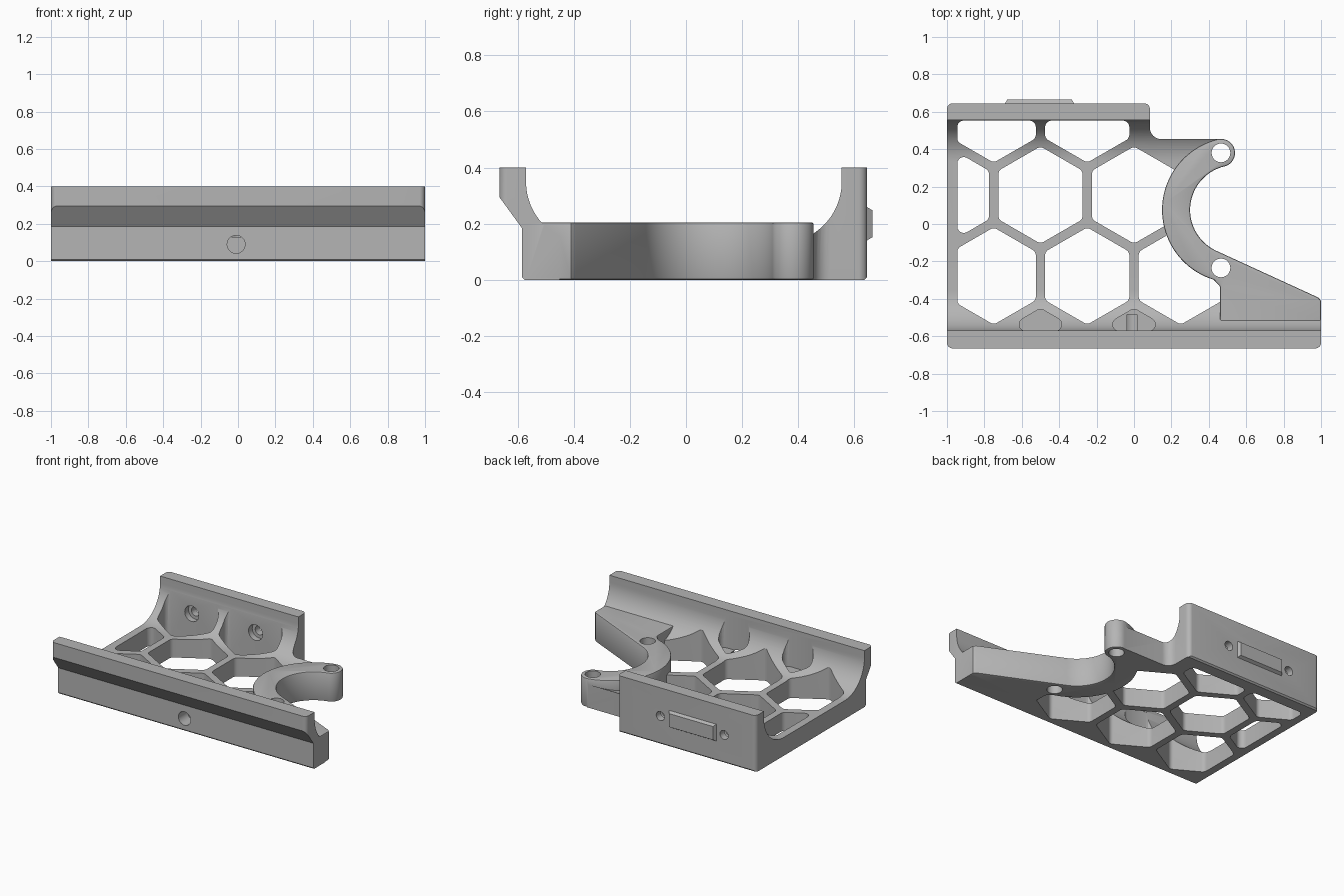
import bpy
import bmesh
from math import sin, cos, tan, radians, sqrt, pi
from mathutils import Vector

cube = bpy.data.objects.get("Cube")
if cube:
    bpy.data.objects.remove(cube, do_unlink=True)

grey = bpy.data.materials.new("plain grey")
grey.use_nodes = True
grey.diffuse_color = (0.46, 0.46, 0.46, 1)
grey.node_tree.nodes["Principled BSDF"].inputs["Base Color"].default_value = grey.diffuse_color


def arc(cx, cy, r, a0, a1, n=24):
    angles = [radians(a0 + (a1 - a0) * i / n) for i in range(n + 1)]
    return [(cx + r * cos(a), cy + r * sin(a)) for a in angles]


def rounded(points, radius=0.0, n=6):
    """Round polygon corners; a third value on a point overrides the radius."""
    out = []
    for i, point in enumerate(points):
        p = Vector(point[:2])
        r = point[2] if len(point) > 2 else radius
        a = (Vector(points[i - 1][:2]) - p).normalized()
        b = (Vector(points[(i + 1) % len(points)][:2]) - p).normalized()
        half = a.angle(b) / 2
        if r == 0 or half > 1.56:
            out.append(tuple(p))
            continue
        centre = p + (a + b).normalized() * r / sin(half)
        start = p + a * r / tan(half) - centre
        end = p + b * r / tan(half) - centre
        sweep = start.angle_signed(end)
        for k in range(n + 1):
            t = -sweep * k / n
            out.append((centre.x + start.x * cos(t) - start.y * sin(t),
                        centre.y + start.x * sin(t) + start.y * cos(t)))
    return out


def clip(points, axis, limit, sign):
    """Keep the part of a polygon where sign * (coordinate - limit) >= 0."""
    out = []
    for i, q in enumerate(points):
        p = points[i - 1]
        dp, dq = sign * (p[axis] - limit), sign * (q[axis] - limit)
        if dp * dq < 0:
            t = dp / (dp - dq)
            out.append(tuple(p[k] + (q[k] - p[k]) * t for k in (0, 1)))
        if dq >= 0:
            out.append(q)
    return out


def add_prism(bm, points, low, high, axis="z"):
    def place(u, v, w):
        return (u, v, w) if axis == "z" else (w, u, v)
    bottom = [bm.verts.new(place(u, v, low)) for u, v in points]
    top = [bm.verts.new(place(u, v, high)) for u, v in points]
    bm.faces.new(bottom)
    bm.faces.new(top)
    for i in range(len(points)):
        bm.faces.new((bottom[i - 1], bottom[i], top[i], top[i - 1]))


def finish(name, bm):
    bmesh.ops.recalc_face_normals(bm, faces=bm.faces)
    mesh = bpy.data.meshes.new(name)
    bm.to_mesh(mesh)
    bm.free()
    mesh.materials.append(grey)
    obj = bpy.data.objects.new(name, mesh)
    bpy.context.collection.objects.link(obj)
    return obj


def prism(name, *args):
    bm = bmesh.new()
    add_prism(bm, *args)
    return finish(name, bm)


def cylinder(name, r, depth, location, turned=True):
    bpy.ops.mesh.primitive_cylinder_add(vertices=32, radius=r, depth=depth, location=location,
                                        rotation=(pi / 2 if turned else 0, 0, 0))
    obj = bpy.context.object
    obj.name = name
    obj.data.materials.append(grey)
    return obj


def apply_modifier(obj, modifier):
    bpy.ops.object.select_all(action="DESELECT")
    bpy.context.view_layer.objects.active = obj
    obj.select_set(True)
    bpy.ops.object.modifier_apply(modifier=modifier.name)


def combine(obj, other, operation):
    mod = obj.modifiers.new("combine", "BOOLEAN")
    mod.operation = operation
    mod.solver = "EXACT"
    mod.object = other
    apply_modifier(obj, mod)
    bpy.data.objects.remove(other, do_unlink=True)


# Tray: channel cross-section with an overhanging front rail and a back wall
section = [(-0.575, 0), (-0.585, 0.01), (-0.585, 0.185), (-0.665, 0.295), (-0.665, 0.4), (-0.57, 0.4)]
section += arc(-0.35, 0.35, 0.22, 180, 270)
section += arc(0.335, 0.35, 0.22, 270, 360)
section += [(0.555, 0.4), (0.645, 0.4), (0.645, 0.01), (0.635, 0)]
tray = prism("tray", section, -1.2, 1.2, "x")

# Trim the tray to its plan; the inner side ends inside the cradle
front = -0.665
plan = rounded([(-1, front, 0.03), (1, front, 0.03), (1, -0.45), (0.6, -0.45), (0.45, -0.23),
                (0.317, -0.148), (0.225, 0.075), (0.317, 0.298), (0.46, 0.38), (0.46, 0.454),
                (0.085, 0.454, 0.06), (0.085, 0.645, 0.03), (-1, 0.645, 0.03)])
combine(tray, prism("plan_trim", plan, -0.1, 0.6), "INTERSECT")

# Honeycomb openings, blind along the front rail
radius, pitch = 0.26, 0.5
row_step = pitch * sqrt(3) / 2
row_y = 0.155
cells = bmesh.new()
rows = [(1, (-0.75, -0.25)), (0, (-1, -0.5, 0)), (-1, (-0.75, -0.25, 0.25)), (-2, (-0.5, 0))]
for row, centres in rows:
    for x in centres:
        hexagon = arc(x, row_y + row * row_step, radius, 30, 330, 5)
        hexagon = clip(hexagon, 0, -0.945, 1)
        hexagon = clip(hexagon, 1, 0.553, -1)
        hexagon = clip(hexagon, 1, -0.572, 1)
        blind = row == -2
        add_prism(cells, rounded(hexagon, 0.035), 0.13 if blind else -0.1, 0.37 if blind else 0.6)
combine(tray, finish("honeycomb_cutter", cells), "DIFFERENCE")

# Cradle: open ring, rounded arm tip and wedge-shaped foot
cx, cy = 0.54, 0.075
bolt_x, bolt_y = 0.465, 0.38
shape = arc(cx, cy, 0.39, 104, 253, 40)
shape += rounded([(0.43, -0.31), (0.46, -0.33, 0.02), (0.46, -0.575)])[1:-1]
shape += [(0.46, -0.575), (1, -0.575), (1, -0.41), (0.985, -0.393)]
shape += arc(cx, cy, 0.24, 245, 104, 40)
shape += arc(bolt_x, bolt_y, 0.075, 284, 464, 20)[1:-1]
cradle = prism("cradle", shape, 0, 0.205)
bevel = cradle.modifiers.new("soft_edges", "BEVEL")
bevel.width = 0.008
bevel.segments = 2
bevel.limit_method = "ANGLE"
bevel.angle_limit = radians(50)
apply_modifier(cradle, bevel)
combine(tray, cradle, "UNION")

# Upright holes at both ends of the cradle
for y in (bolt_y, -0.235):
    combine(tray, cylinder("bolt_cutter", 0.05, 1, (bolt_x, y, 0.1), False), "DIFFERENCE")

# Counterbored screw holes through the back wall
for x in (-0.75, -0.25):
    combine(tray, cylinder("screw_cutter", 0.032, 0.2, (x, 0.62, 0.2)), "DIFFERENCE")
    combine(tray, cylinder("counterbore_cutter", 0.055, 0.1, (x, 0.545, 0.2)), "DIFFERENCE")

# Blind hole in the front face
combine(tray, cylinder("front_hole_cutter", 0.048, 0.2, (-0.01, -0.585, 0.09)), "DIFFERENCE")

# Raised rectangular pad with sloped sides on the back
pad_bm = bmesh.new()
bmesh.ops.create_cube(pad_bm, size=1)
for v in pad_bm.verts:
    outer = v.co.y > 0
    v.co.x = -0.505 + v.co.x * (0.345 if outer else 0.375)
    v.co.z = 0.2 + v.co.z * (0.095 if outer else 0.125)
    v.co.y = 0.665 if outer else 0.64
pad = finish("back_pad", pad_bm)

for obj, angle in ((tray, 30), (pad, 20)):
    bpy.ops.object.select_all(action="DESELECT")
    bpy.context.view_layer.objects.active = obj
    obj.select_set(True)
    bpy.ops.object.shade_smooth_by_angle(angle=radians(angle))
